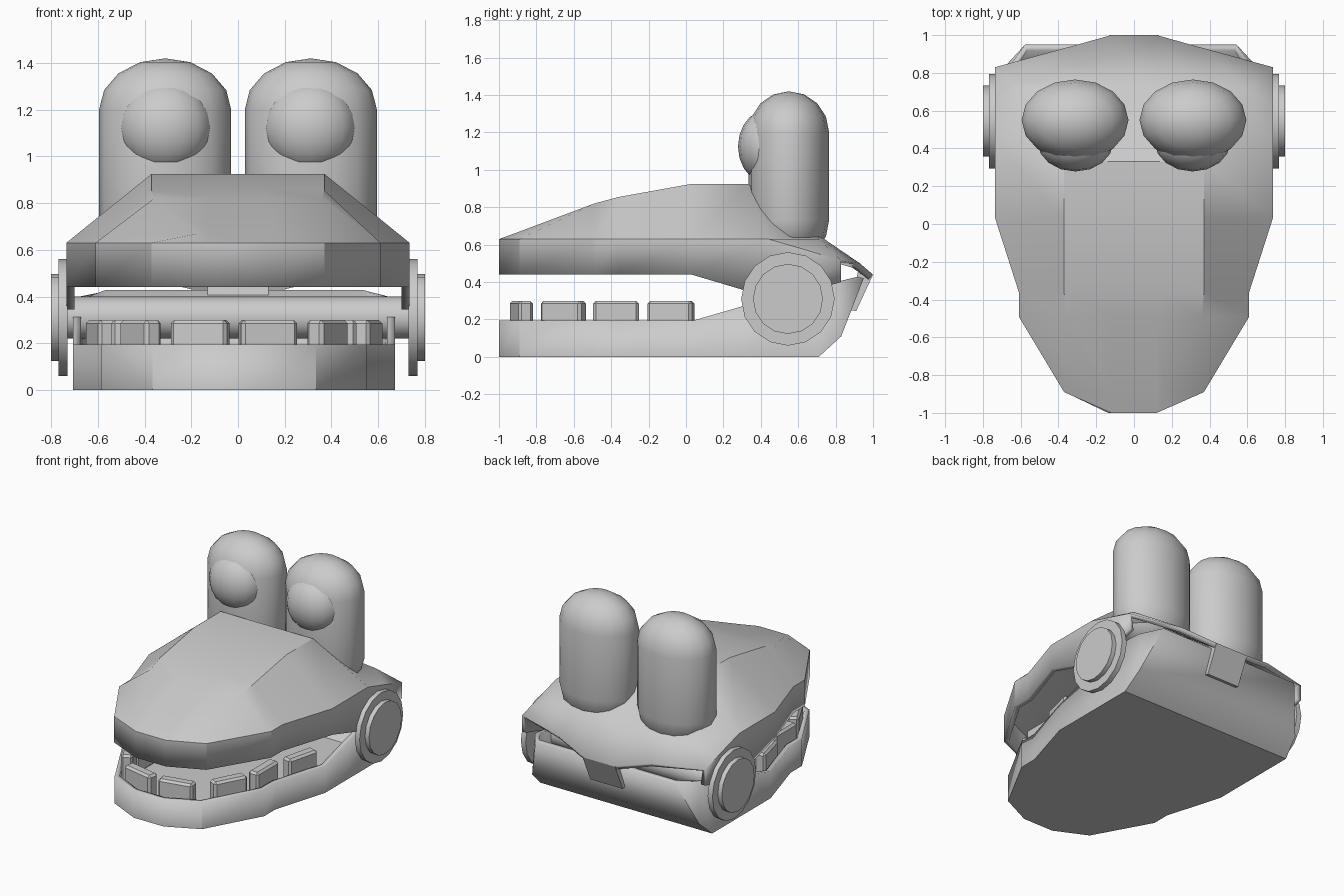
import bpy, bmesh
from math import radians, pi
from mathutils import Matrix, Vector

cube = bpy.data.objects.get("Cube")
if cube:
    bpy.data.objects.remove(cube, do_unlink=True)

grey = bpy.data.materials.new("plain grey")
grey.use_nodes = True
COLOUR = (0.6, 0.6, 0.6, 1)
grey.diffuse_color = COLOUR
grey.node_tree.nodes["Principled BSDF"].inputs["Base Color"].default_value = COLOUR


def make(name, bm, angle=30, thickness=0, bevel=0):
    """Turn a bmesh into a finished, shaded object."""
    bmesh.ops.remove_doubles(bm, verts=bm.verts, dist=0.001)
    bmesh.ops.recalc_face_normals(bm, faces=bm.faces)
    mesh = bpy.data.meshes.new(name)
    bm.to_mesh(mesh)
    bm.free()
    obj = bpy.data.objects.new(name, mesh)
    bpy.context.collection.objects.link(obj)
    mesh.materials.append(grey)
    bpy.ops.object.select_all(action='DESELECT')
    obj.select_set(True)
    bpy.context.view_layer.objects.active = obj
    if angle:
        bpy.ops.object.shade_smooth_by_angle(angle=radians(angle))
    if thickness:
        mod = obj.modifiers.new("shell", 'SOLIDIFY')
        mod.thickness, mod.offset = thickness, -1
    if bevel:
        mod = obj.modifiers.new("soft edges", 'BEVEL')
        mod.width, mod.segments = bevel, 1
    return obj


def flip(p):
    return (-p[0], p[1], p[2])


def face(bm, points):
    unique = [p for i, p in enumerate(points) if p not in points[:i]]
    if len(unique) > 2:
        bm.faces.new([bm.verts.new(p) for p in unique])


# Upper jaw: stations of rim, wall top, shoulder, ridge and inner points
def station(y, edge, ridge, top, rim=0.44):
    wall = (edge, y, 0.63)
    return [(edge, y, rim), wall, wall, (ridge, y, top), (min(0.12, ridge), y, top)]


nose = (0.12, -1, 0.63)
stations = [
    [(0.12, -1, 0.44), nose, nose, nose, nose],
    station(-0.89, 0.37, 0.17, 0.67),
    station(-0.49, 0.61, 0.36, 0.82),
    station(-0.36, 0.61, 0.37, 0.855),
    station(0.03, 0.735, 0.37, 0.925),
    [(0.735, 0.35, 0.345), (0.735, 0.44, 0.63), (0.735, 0.44, 0.63),
     (0.37, 0.33, 0.925), (0.12, 0.33, 0.925)],
    [(0.735, 0.63, 0.345), (0.735, 0.63, 0.575), (0.6, 0.71, 0.63),
     (0.37, 0.71, 0.65), (0.12, 0.71, 0.65)],
    [(0.735, 0.83, 0.4), (0.735, 0.83, 0.515), (0.735, 0.83, 0.515),
     (0.37, 0.93, 0.5), (0.12, 1, 0.44)],
]
rows = [half + [flip(p) for p in reversed(half)] for half in stations]
bm = bmesh.new()
for a, b in zip(rows, rows[1:]):
    for i in range(len(a) - 1):
        face(bm, [a[i], a[i + 1], b[i + 1], b[i]])
face(bm, [rows[0][0], nose, flip(nose), rows[0][-1]])
make("upper_jaw", bm, 30, 0.035)

# Latch tab hanging from the back of the upper jaw
bm = bmesh.new()
section = [(1, 0.44), (0.91, 0.245), (0.88, 0.25), (0.92, 0.46)]
left = [(0.13, y, z) for y, z in section]
right = [flip(p) for p in left]
face(bm, left)
face(bm, right)
for i in range(4):
    j = (i + 1) % 4
    face(bm, [left[i], left[j], right[j], right[i]])
make("rear_tab", bm, 0)

# Lower jaw: an open tray with a raised, leaning back wall
SHIFT = -0.017
plan = [(0.12, -1, 0.195), (0.35, -0.89, 0.195), (0.57, -0.49, 0.195),
        (0.57, -0.36, 0.195), (0.69, 0.04, 0.195), (0.69, 0.3, 0.27),
        (0.69, 0.71, 0.38)]
floor = [(x, y, 0) for x, y, z in plan]
low, high, peak = (0.67, 0.83, 0.11), (0.66, 0.81, 0.4), (0.56, 0.95, 0.42)
bm = bmesh.new()
face(bm, floor + [flip(p) for p in reversed(floor)])
for side in (lambda p: p, flip):
    for i in range(len(plan) - 1):
        face(bm, [side(p) for p in (floor[i], floor[i + 1], plan[i + 1], plan[i])])
    face(bm, [side(p) for p in (floor[-1], low, high, plan[-1])])
    face(bm, [side(p) for p in (low, peak, high)])
face(bm, [floor[0], plan[0], flip(plan[0]), flip(floor[0])])
for a, b in ((floor[-1], low), (low, peak)):
    face(bm, [a, b, flip(b), flip(a)])
make("lower_jaw", bm, 30, 0.035).location.x = SHIFT

# Teeth follow the inside of the lower jaw
teeth = [(0.145, -0.88, 12), (0.40, -0.655, 62), (0.485, -0.375, 90), (0.57, -0.08, 76)]
for side, label in ((1, "left"), (-1, "right")):
    for n, (x, y, turn) in enumerate(teeth, 1):
        bm = bmesh.new()
        bmesh.ops.create_cube(bm, size=1, matrix=Matrix.Diagonal((0.245, 0.08, 0.27, 1)))
        tooth = make(f"{label}_tooth_{n}", bm, 0, bevel=0.015)
        tooth.location = (side * x + SHIFT, y, 0.165)
        tooth.rotation_euler.z = side * radians(turn)


# Hinge: cross rod and stepped discs
def cylinder(name, radius, x0, x1, sides):
    bm = bmesh.new()
    place = Matrix.Translation(((x0 + x1) / 2, 0.545, 0.31)) @ Matrix.Rotation(pi / 2, 4, 'Y')
    bmesh.ops.create_cone(bm, cap_ends=True, segments=sides, radius1=radius,
                          radius2=radius, depth=abs(x1 - x0), matrix=place)
    make(name, bm, 30)


cylinder("hinge_rod", 0.09, -0.74, 0.74, 16)
for side, label in ((1, "left"), (-1, "right")):
    cylinder(label + "_hinge_disc", 0.25, side * 0.73, side * 0.768, 16)
    cylinder(label + "_hinge_cap", 0.187, side * 0.76, side * 0.8, 16)

# Eyes: stretched capsules with bulging pupils
for side, label in ((1, "left"), (-1, "right")):
    bm = bmesh.new()
    bmesh.ops.create_uvsphere(bm, u_segments=16, v_segments=8, radius=1)
    lower = [f for f in bm.faces if f.calc_center_median().z < 0]
    equator = [e for e in bm.edges if all(abs(v.co.z) < 0.01 for v in e.verts)]
    bmesh.ops.split_edges(bm, edges=equator)
    lower_verts = {v for f in bm.faces if f.calc_center_median().z < 0 for v in f.verts}
    bmesh.ops.scale(bm, vec=(0.283, 0.215, 0.22), verts=bm.verts)
    bmesh.ops.translate(bm, vec=(0, 0, -0.47), verts=list(lower_verts))
    rims = [e for e in bm.edges if e.is_boundary]
    bmesh.ops.bridge_loops(bm, edges=rims)
    make(label + "_eye", bm, 35).location = (side * 0.312, 0.55, 1.2)

    bm = bmesh.new()
    bmesh.ops.create_uvsphere(bm, u_segments=16, v_segments=10, radius=1)
    bmesh.ops.scale(bm, vec=(0.2, 0.155, 0.195), verts=bm.verts)
    make(label + "_pupil", bm, 40).location = (side * 0.31, 0.433, 1.125)
